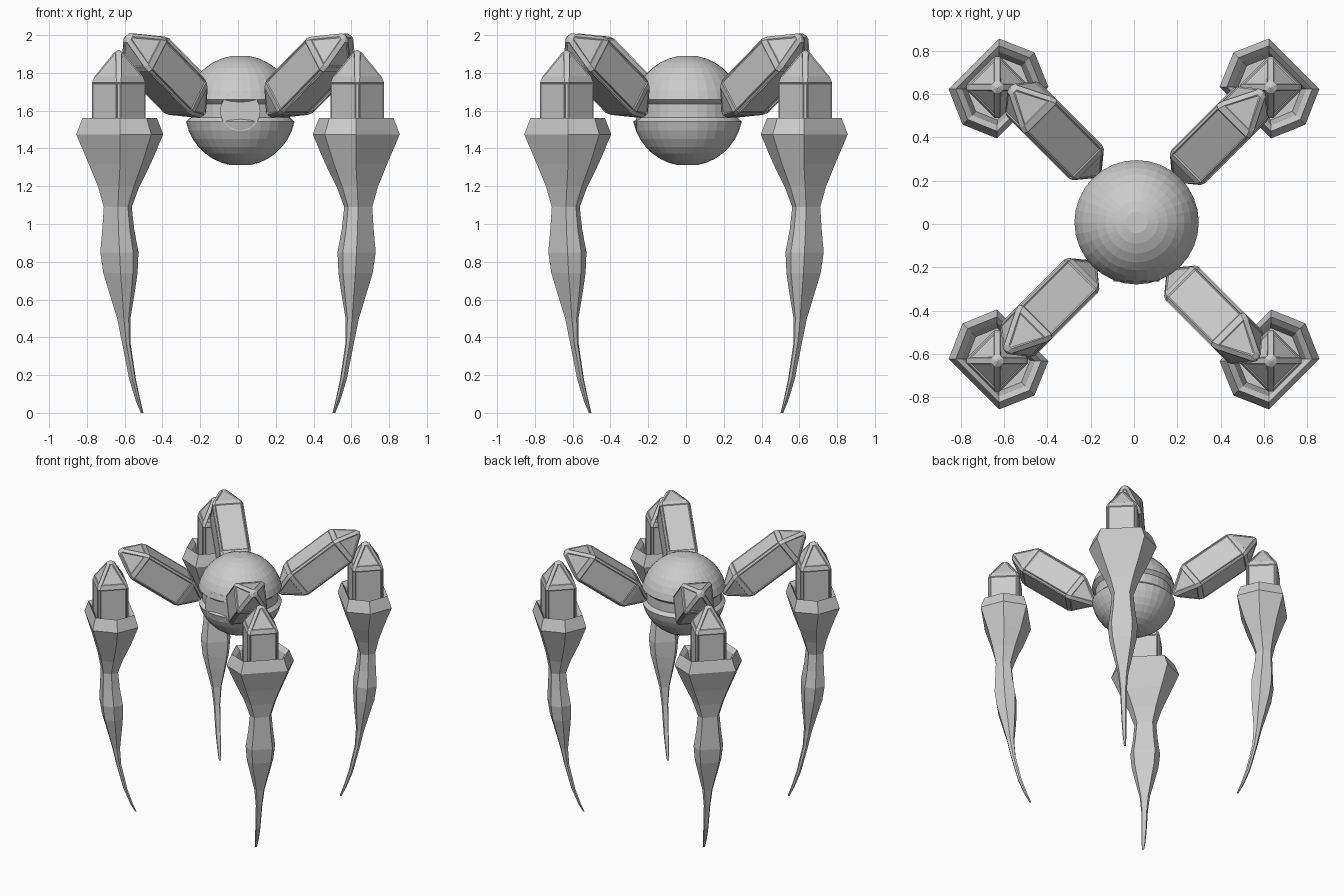
import bpy, bmesh
from math import sin, cos, pi, radians
from mathutils import Matrix, Vector

old = bpy.data.objects.get("Cube")
if old:
    bpy.data.objects.remove(old, do_unlink=True)

grey = bpy.data.materials.new("stone_grey")
grey.use_nodes = True
grey.diffuse_color = (0.6, 0.6, 0.6, 1)
grey.node_tree.nodes["Principled BSDF"].inputs["Base Color"].default_value = (0.6, 0.6, 0.6, 1)


def finish(bm, name):
    bmesh.ops.recalc_face_normals(bm, faces=bm.faces)
    mesh = bpy.data.meshes.new(name)
    bm.to_mesh(mesh)
    bm.free()
    mesh.materials.append(grey)
    obj = bpy.data.objects.new(name, mesh)
    bpy.context.collection.objects.link(obj)
    return obj


def loft(rings, cap=True):
    """Skin a list of equal-length point rings."""
    bm = bmesh.new()
    rows = [[bm.verts.new(p) for p in ring] for ring in rings]
    n = len(rows[0])
    for a, b in zip(rows, rows[1:]):
        for i in range(n):
            j = (i + 1) % n
            bm.faces.new((a[i], a[j], b[j], b[i]))
    if cap:
        bm.faces.new(rows[0])
        bm.faces.new(rows[-1])
    return bm


# Body: ball with a bevelled groove round its middle
R = 0.293
CENTRE = Vector((0.012, 0.008, 1.6))
edge = 0.2
steps = [edge + (pi / 2 - edge) * i / 8 for i in range(8)]
upper = [(R * cos(t), R * sin(t)) for t in steps]
profile = [(r, -z) for r, z in reversed(upper)]
profile += [(0.262, -0.035), (0.262, 0.035)] + upper
SIDES = 32
rings = [[CENTRE + Vector((r * cos(2 * pi * k / SIDES), r * sin(2 * pi * k / SIDES), z))
          for k in range(SIDES)] for r, z in profile]
finish(loft(rings), "body")

# Flat round eye set into the front of the body
bm = bmesh.new()
bmesh.ops.create_cone(bm, cap_ends=True, segments=32, radius1=0.106, radius2=0.106, depth=0.16)
bm.transform(Matrix.Translation((0.012, -0.185, 1.598)) @ Matrix.Rotation(pi / 2, 4, 'X'))
finish(bm, "eye")


# Square crystal, pointed at both ends, with broad bevels and sunken panels
def crystal(name, matrix):
    shape = [(-0.355, 0.02), (-0.2, 0.109), (0.2, 0.109), (0.355, 0.02)]
    bm = loft([[(-h, -h, z), (h, -h, z), (h, h, z), (-h, h, z)] for z, h in shape])
    bmesh.ops.recalc_face_normals(bm, faces=bm.faces)
    bmesh.ops.bevel(bm, geom=bm.edges[:], offset=0.017, segments=1, affect='EDGES')
    panels = [f for f in bm.faces if f.calc_area() > 0.008]
    bmesh.ops.inset_individual(bm, faces=panels, thickness=0.008, depth=-0.004)
    bm.transform(matrix)
    return finish(bm, name)


# Lower leg: hollow six-sided cup tapering to a curved claw (height, offset, scale)
SECTION = [(0.165, 0.168), (0, 0.24), (-0.16, 0.172), (-0.16, -0.172), (0, -0.24), (0.165, -0.168)]
LEG = [(1.42, 0.885, 0.62), (1.53, 0.885, 0.72), (1.56, 0.885, 0.84), (1.475, 0.885, 0.98),
       (1.32, 0.885, 0.7), (1.2, 0.893, 0.47), (1.09, 0.9, 0.315), (0.97, 0.896, 0.36),
       (0.85, 0.888, 0.43), (0.74, 0.88, 0.385), (0.65, 0.87, 0.3), (0.5, 0.855, 0.15),
       (0.37, 0.836, 0.095), (0.18, 0.79, 0.075), (0.07, 0.75, 0.055), (0, 0.718, 0.03)]


def lower_leg(name, matrix):
    bm = loft([[(u + x * s, y * s, z) for x, y in SECTION] for z, u, s in LEG])
    bm.transform(matrix)
    return finish(bm, name)


# Four limbs on the diagonals: tilted arm, upright knee, clawed leg
LIMBS = {"back_left": (45, 0.393, 0.408), "back_right": (135, -0.367, 0.43),
         "front_right": (225, -0.388, -0.385), "front_left": (315, 0.367, -0.42)}
for place, (angle, x, y) in LIMBS.items():
    turn = Matrix.Rotation(radians(angle), 4, 'Z')
    tilt = Matrix.Rotation(radians(54), 4, 'Y')
    crystal(place + "_arm", Matrix.Translation((x, y, 1.785)) @ turn @ tilt)
    crystal(place + "_knee", turn @ Matrix.Translation((0.893, 0, 1.565)))
    lower_leg(place + "_leg", turn)
